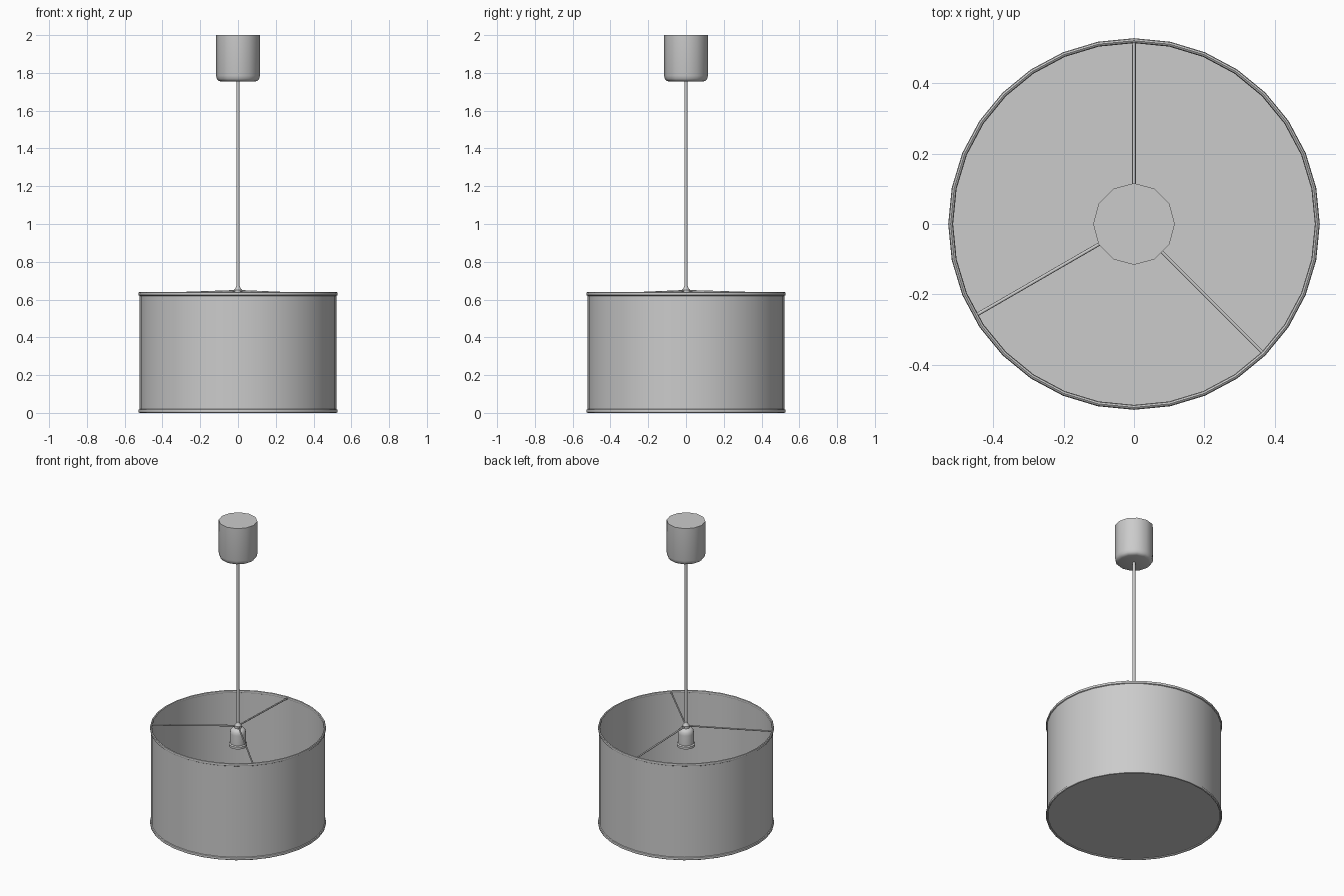
import bpy, bmesh, math
from mathutils import Vector

cube = bpy.data.objects.get("Cube")
if cube:
    bpy.data.objects.remove(cube, do_unlink=True)

grey = bpy.data.materials.new("light grey")
grey.use_nodes = True
COLOUR = (0.6, 0.6, 0.6, 1)
grey.diffuse_color = COLOUR
grey.node_tree.nodes["Principled BSDF"].inputs["Base Color"].default_value = COLOUR


def finish(name, bm, angle=40):
    bmesh.ops.remove_doubles(bm, verts=bm.verts, dist=1e-5)
    bmesh.ops.recalc_face_normals(bm, faces=bm.faces)
    mesh = bpy.data.meshes.new(name)
    bm.to_mesh(mesh)
    bm.free()
    mesh.materials.append(grey)
    ob = bpy.data.objects.new(name, mesh)
    bpy.context.collection.objects.link(ob)
    bpy.ops.object.select_all(action='DESELECT')
    ob.select_set(True)
    bpy.context.view_layer.objects.active = ob
    bpy.ops.object.shade_smooth_by_angle(angle=math.radians(angle))
    return ob


def lathe(name, profile, sides, closed=False):
    """Spin (radius, z) points about the z axis, starting on +y."""
    bm = bmesh.new()
    verts = [bm.verts.new((0, r, z)) for r, z in profile]
    pairs = list(zip(verts, verts[1:]))
    if closed:
        pairs.append((verts[-1], verts[0]))
    edges = [bm.edges.new(p) for p in pairs]
    bmesh.ops.spin(bm, geom=verts + edges, cent=(0, 0, 0), axis=(0, 0, 1),
                   angle=math.tau, steps=sides, use_merge=True)
    return finish(name, bm)


def rod(name, start, end, radius, sides=8):
    a, b = Vector(start), Vector(end)
    bm = bmesh.new()
    bmesh.ops.create_cone(bm, cap_ends=True, segments=sides, radius1=radius,
                          radius2=radius, depth=(b - a).length)
    turn = (b - a).to_track_quat('Z', 'Y').to_matrix().to_4x4()
    turn.translation = (a + b) / 2
    bm.transform(turn)
    return finish(name, bm, 60)


SIDES = 32
TOP = 0.64

# Drum shade: thin double-sided wall
lathe("shade_wall", [(0.521, 0.01), (0.521, TOP - 0.01),
                     (0.517, TOP - 0.01), (0.517, 0.01)], SIDES, closed=True)

# Rolled rims at both ends
for name, z in (("lower_rim", 0.01), ("upper_rim", TOP - 0.01)):
    ring = [(0.521 + 0.007 * math.cos(k * math.tau / 8),
             z + 0.01 * math.sin(k * math.tau / 8)) for k in range(8)]
    lathe(name, ring, SIDES, closed=True)

# Flat diffuser closing the bottom
lathe("diffuser", [(0, 0.008), (0.518, 0.008), (0.518, 0.013), (0, 0.013)], SIDES)

# Three spokes rising slightly to the hub
for name, degrees in (("back_spoke", 90), ("right_spoke", 210), ("left_spoke", 315)):
    a = math.radians(degrees)
    rod(name, (0, 0, TOP + 0.006),
        (0.518 * math.cos(a), 0.518 * math.sin(a), TOP - 0.01), 0.005)

# Lamp holder with its cord grip and lower collar
lathe("lamp_holder", [(0, 0.672), (0.01, 0.672), (0.013, 0.66), (0.022, 0.65),
                      (0.022, 0.635), (0.036, 0.63), (0.046, 0.618),
                      (0.048, 0.6), (0.048, 0.535), (0.056, 0.53),
                      (0.056, 0.515), (0, 0.515)], 16)

# Hanging cord
rod("cord", (0, 0, 0.66), (0, 0, 1.77), 0.009)

# Ceiling cup with rounded lower edge
lathe("ceiling_cup", [(0, 2), (0.116, 2), (0.116, 1.785), (0.112, 1.768),
                      (0.104, 1.759), (0.092, 1.755), (0, 1.755)], 12)
